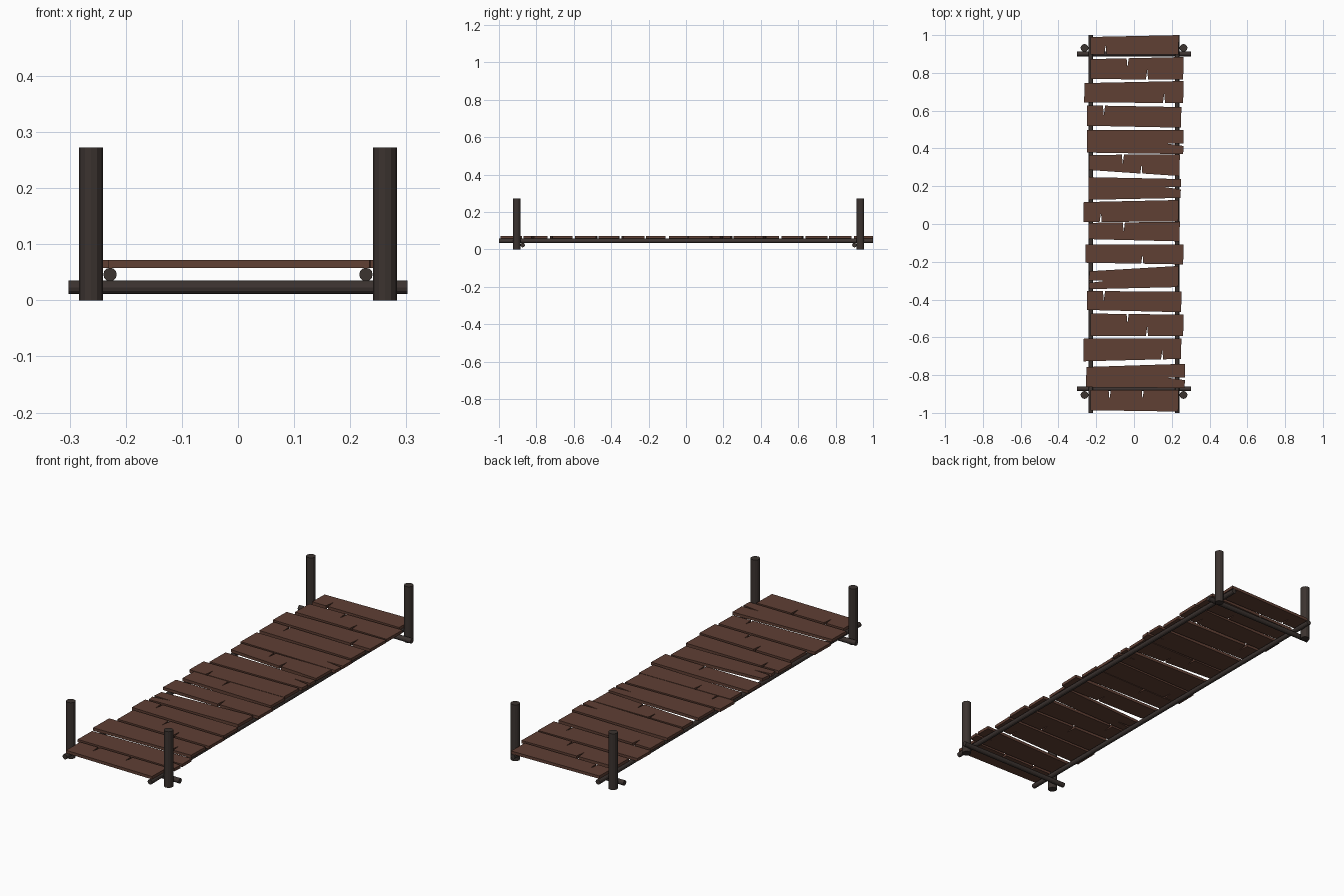
import bpy, bmesh
from math import pi

if "Cube" in bpy.data.objects:
    bpy.data.objects.remove(bpy.data.objects["Cube"])


def material(name, rgb):
    m = bpy.data.materials.new(name)
    m.diffuse_color = (*rgb, 1)
    m.use_nodes = True
    m.node_tree.nodes["Principled BSDF"].inputs["Base Color"].default_value = m.diffuse_color
    return m


plank_mat = material("plank_wood", (0.115, 0.050, 0.034))
post_mat = material("dark_wood", (0.044, 0.033, 0.029))


def pole(name, loc, r, length, rot=(0, 0, 0)):
    bpy.ops.mesh.primitive_cylinder_add(vertices=12, radius=r, depth=length,
                                        location=loc, rotation=rot)
    ob = bpy.context.object
    ob.name = name
    ob.data.materials.append(post_mat)


def plank(name, row, cracks, z0=0.058, z1=0.072):
    """Extruded board with V-shaped splits. T/B cracks sit at an x, L/R at a y."""
    xl, xr, tl, bl, tr, br = row
    cut = {s: sorted(p for side, p, in cracks if side == s) for s in "TBLR"}
    w, d, deep = 0.007, 0.05, 0.09

    def edge(a, b, x):
        return a + (b - a) * (x - xl) / (xr - xl)

    pts = [(xl + 0.004, bl)]
    for x in cut["B"]:
        y = edge(bl, br, x)
        pts += [(x - w, y), (x, y + d), (x + w * 0.6, y)]
    pts.append((xr - 0.003, br))
    for y in cut["R"]:
        pts += [(xr, y - w), (xr - deep, y + 0.006), (xr, y + w)]
    pts.append((xr, tr))
    for x in reversed(cut["T"]):
        y = edge(tl, tr, x)
        pts += [(x + w, y), (x, y - d), (x - w * 0.6, y)]
    pts.append((xl + 0.006, tl))
    for y in cut["L"]:
        pts += [(xl, y + w), (xl + deep, y + 0.004), (xl, y - w)]
    bm = bmesh.new()
    face = bm.faces.new([bm.verts.new((x, y, z0)) for x, y in pts])
    top = bmesh.ops.extrude_face_region(bm, geom=[face])["geom"]
    bmesh.ops.translate(bm, vec=(0, 0, z1 - z0),
                        verts=[v for v in top if isinstance(v, bmesh.types.BMVert)])
    bmesh.ops.recalc_face_normals(bm, faces=bm.faces)
    me = bpy.data.meshes.new(name)
    bm.to_mesh(me)
    bm.free()
    me.materials.append(plank_mat)
    bpy.context.collection.objects.link(bpy.data.objects.new(name, me))


# Deck boards: left x, right x, left top/bottom y, right top/bottom y
rows = [
    (-.235, .238, .990, .897, 1.00, .897), (-.235, .263, .873, .767, .884, .765),
    (-.268, .263, .746, .644, .757, .640), (-.254, .251, .628, .520, .619, .510),
    (-.254, .263, .497, .378, .497, .370), (-.243, .243, .366, .286, .368, .254),
    (-.246, .248, .248, .128, .238, .138), (-.272, .237, .116, .010, .127, .014),
    (-.246, .243, .006, -.080, .012, -.092), (-.262, .263, -.109, -.205, -.109, -.214),
    (-.240, .237, -.250, -.345, -.222, -.334), (-.254, .252, -.355, -.455, -.358, -.467),
    (-.235, .263, -.474, -.592, -.480, -.593), (-.272, .251, -.606, -.727, -.606, -.714),
    (-.258, .270, -.757, -.864, -.740, -.868), (-.235, .237, -.880, -.986, -.878, -.993),
]
splits = {
    0: [("B", -.15)], 1: [("T", -.035), ("B", .07)], 2: [("B", .16)],
    3: [("T", -.16)], 4: [("R", .42)], 5: [("T", -.06), ("B", .04)],
    6: [("R", .19)], 7: [("B", -.175)], 8: [("T", -.055)], 9: [("B", .045)],
    10: [("L", -.305)], 11: [("T", -.16)], 12: [("T", -.035), ("B", .07)],
    13: [("B", .15)], 14: [("R", -.82)], 15: [("T", -.13), ("T", .045)],
}
for i, row in enumerate(rows):
    plank(f"deck_plank_{i + 1}", row, splits[i])

# Long rails and upright posts, both sides
for side, s in (("left", -1), ("right", 1)):
    pole(f"{side}_rail", (s * 0.228, 0, 0.046), 0.012, 2.0, (pi / 2, 0, 0))
    for end, y in (("front", -0.905), ("back", 0.932)):
        pole(f"{end}_{side}_post", (s * 0.262, y, 0.136), 0.021, 0.272)

# Cross beams under the rails
for end, y in (("front", -0.873), ("back", 0.900)):
    pole(f"{end}_cross_beam", (0, y, 0.023), 0.012, 0.604, (0, pi / 2, 0))
